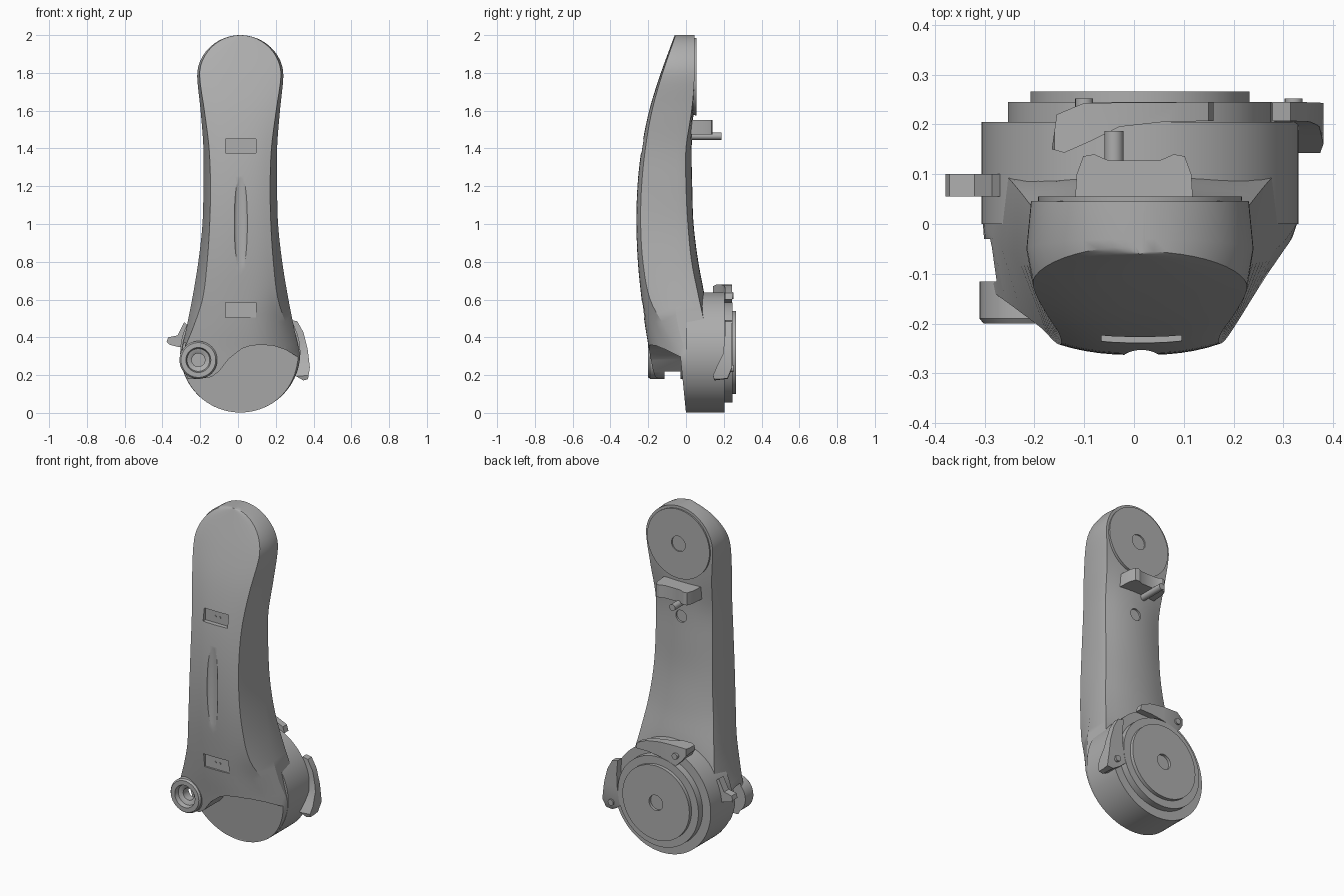
import bpy, bmesh
from math import sin, cos, pi, sqrt, radians
from mathutils import Matrix, Vector

if "Cube" in bpy.data.objects:
    bpy.data.objects.remove(bpy.data.objects["Cube"])

grey = bpy.data.materials.new("plain_grey")
grey.use_nodes = True
GREY = (0.42, 0.42, 0.42, 1)
grey.diffuse_color = GREY
grey.node_tree.nodes["Principled BSDF"].inputs["Base Color"].default_value = GREY

CX, HUB_Z, HUB_R = 0.012, 0.32, 0.318      # hub centre and radius
HEAD_Z, HEAD_R = 1.78, 0.22                # rounded upper end


def finish(name, bm):
    bmesh.ops.recalc_face_normals(bm, faces=bm.faces)
    mesh = bpy.data.meshes.new(name)
    bm.to_mesh(mesh)
    bm.free()
    mesh.materials.append(grey)
    obj = bpy.data.objects.new(name, mesh)
    bpy.context.collection.objects.link(obj)
    return obj


def prism(name, pts, lo, hi, plan=False):
    """Extrude an outline: x-z outline along y, or plan outline along z."""
    bm = bmesh.new()
    put = (lambda p, d: (p[0], p[1], d)) if plan else (lambda p, d: (p[0], d, p[1]))
    rings = [[bm.verts.new(put(p, d)) for p in pts] for d in (lo, hi)]
    for ring in rings:
        bm.faces.new(ring)
    for i in range(len(pts)):
        j = (i + 1) % len(pts)
        bm.faces.new((rings[0][i], rings[0][j], rings[1][j], rings[1][i]))
    return finish(name, bm)


def lathe(name, profile, x, z, sides=64, closed=False):
    """Spin (radius, y) points about a y axis through x, z."""
    bm = bmesh.new()
    vs = [bm.verts.new((r, y, 0)) for r, y in profile]
    edges = [bm.edges.new(e) for e in zip(vs, vs[1:])]
    if closed:
        edges.append(bm.edges.new((vs[-1], vs[0])))
    bmesh.ops.spin(bm, geom=vs + edges, cent=(0, 0, 0), axis=(0, 1, 0),
                   angle=2 * pi, steps=sides, use_duplicate=False)
    bmesh.ops.remove_doubles(bm, verts=bm.verts, dist=0.0001)
    bmesh.ops.translate(bm, verts=bm.verts, vec=(x, 0, z))
    return finish(name, bm)


def rod(name, r, y0, y1, x, z, sides=32):
    return lathe(name, [(0, y0), (r, y0), (r, y1), (0, y1)], x, z, sides)


def box(name, x0, x1, y0, y1, z0, z1):
    return prism(name, [(x0, z0), (x1, z0), (x1, z1), (x0, z1)], y0, y1)


def boolean(obj, tool, operation="DIFFERENCE"):
    tool.hide_render = True
    mod = obj.modifiers.new("cut", "BOOLEAN")
    mod.operation, mod.solver, mod.object = operation, "EXACT", tool
    bpy.context.view_layer.objects.active = obj
    bpy.ops.object.modifier_apply(modifier=mod.name)
    bpy.data.objects.remove(tool)


# Section controls at shared heights
KNOTS = (0, .3, .45, .6, .8, 1, 1.2, 1.4, 1.6, 1.78, 2)
SIDE_W = (.315, .315, .285, .255, .222, .2, .195, .195, .21, .228, .228)
FACE_W = (.31, .305, .25, .2, .175, .162, .158, .165, .19, .215, .215)
FRONT = (-.15, -.19, -.215, -.235, -.255, -.263, -.257, -.235, -.195, -.14, -.06)
EDGE = (-.03, -.03, -.11, -.19, -.228, -.24, -.235, -.215, -.18, -.13, -.055)
WIDEST = (0, 0, -.04, -.06, -.06, -.05, -.05, -.05, -.05, -.05, -.03)
BACK_EDGE = (.1, .1, .1, .07, .03, .01, 0, 0, .03, .045, .045)
BACK = (.1, .1, .1, .1, .065, .04, .033, .03, .04, .045, .045)


def sample(vals, z):
    """Smooth curve through the control values."""
    n = len(KNOTS)
    i = max(k for k in range(n - 1) if KNOTS[k] <= z or k == 0)

    def slope(k):
        a, b = max(k - 1, 0), min(k + 1, n - 1)
        return (vals[b] - vals[a]) / (KNOTS[b] - KNOTS[a])
    h = KNOTS[i + 1] - KNOTS[i]
    t = (z - KNOTS[i]) / h
    return ((1 + 2 * t) * (1 - t) ** 2 * vals[i] + t * (1 - t) ** 2 * h * slope(i)
            + t * t * (3 - 2 * t) * vals[i + 1] + t * t * (t - 1) * h * slope(i + 1))


def section(z):
    w, f = sample(SIDE_W, z), sample(FACE_W, z)
    if z < HUB_Z:
        w = min(w, sqrt(HUB_R ** 2 - (HUB_Z - z) ** 2))
    if z > HEAD_Z:
        k = sqrt(max(1 - ((z - HEAD_Z) / HEAD_R) ** 2, .002))
        w, f = w * k, f * k
    f = min(f, w * .97)
    front, right = sample(FRONT, z), sample(EDGE, z)
    left = .3 * right + .7 * (front + .02)
    mid, back_edge, back = (sample(v, z) for v in (WIDEST, BACK_EDGE, BACK))
    pts = []
    for i in range(-6, 7):                       # crowned front face
        t = i / 6
        edge = right if t > 0 else left
        pts.append((CX + f * t, front + (edge - front) * abs(t) ** 2.5, z))
    pts.append((CX + w, mid, z))
    for i in range(4, -5, -1):                   # crowned back face
        t = i / 4
        pts.append((CX + w * .96 * t, back + (back_edge - back) * t * t, z))
    pts.append((CX - w, mid, z))
    return pts


# Arm body, lofted from bottom to top
steps = 12
heights = [HUB_Z - .308 * cos(pi / 2 * i / steps) for i in range(steps)]
heights += [HUB_Z + (HEAD_Z - HUB_Z) * i / 36 for i in range(36)]
heights += [HEAD_Z + HEAD_R * sin(pi / 2 * i / steps) for i in range(steps + 1)]
bm = bmesh.new()
rows = [[bm.verts.new(p) for p in section(z)] for z in heights]
for a, b in zip(rows, rows[1:]):
    for i in range(len(a)):
        j = (i + 1) % len(a)
        bm.faces.new((a[i], a[j], b[j], b[i]))
bm.faces.new(rows[0])
bm.faces.new(rows[-1])
arm = finish("arm_body", bm)

# Arched opening in front of the hub, with a sloping rear wall
arch = prism("arch_cutter", [
    (.45, .28), (.31, .3), (.25, .335), (.19, .355), (.13, .36), (.07, .357),
    (.02, .34), (-.05, .285), (-.1, .22), (-.14, .19), (-.21, .18), (-.45, .18),
    (-.45, -.1), (.45, -.1)], -.5, 0)
for v in arch.data.vertices:
    if v.co.y > -.1:
        v.co.y = -.1 * v.co.z
boolean(arm, arch)
boolean(arm, box("gap_cutter", -.45, -.1, -.115, -.03, .05, .37))
boolean(arm, rod("boss_cutter", .09, -.5, -.06, -.21, .28))
boolean(arm, rod("rear_hole_cutter", .035, .018, .2, CX, 1.34))

# Recessed front plates and the long shallow groove
for low, high, floor in ((.505, .585, -.212), (1.375, 1.45, -.212)):
    boolean(arm, box("slot_cutter", -.065, .095, -.5, floor, low, high))
    for x in (0, .03):
        rod("slot_screw", .006, floor - .004, floor + .01, x, (low + high) / 2, 12)
bm = bmesh.new()
bmesh.ops.create_uvsphere(bm, u_segments=32, v_segments=24, radius=1,
                          matrix=Matrix.Translation((.015, -.265, 1.0)) @ Matrix.Diagonal((.035, .018, .34, 1)))
boolean(arm, finish("groove_cutter", bm))

# Pivot boss
lathe("pivot_boss", [(.035, -.115), (.1, -.115), (.1, -.19), (.092, -.2), (.066, -.2),
                     (.06, -.175), (.042, -.17), (.035, -.165)], -.21, .28, 48, True)

# Stepped hub and round head pad, each with a centre recess
lathe("hub", [(0, 0), (HUB_R, 0), (HUB_R, .205), (.265, .205), (.265, .245), (.22, .245),
              (.22, .266), (.045, .266), (.045, .25), (0, .25)], CX, HUB_Z, 96)
lathe("head_pad", [(0, 0), (.2, 0), (.205, .055), (.045, .055), (.045, .047), (0, .047)], CX, HEAD_Z)

# Saddle and pin on the back
half = [(.12, .02), (.115, .1), (.102, .136), (.08, .14), (.05, .127)]
prism("saddle", half + [(-x, y) for x, y in reversed(half)], 1.475, 1.55, True)
rod("saddle_pin", .019, 0, .187, -.04, 1.465)


# Curved clips around the hub rim
def clip(name, matrix, flip):
    part = prism(name, [(-.165, .15), (-.155, .22), (-.1, .243), (.16, .245), (.16, .207),
                        (.06, .205), (-.03, .195), (-.09, .165), (-.14, .143)], .5, .75, True)
    outline = [(.16, .6), (.15, .635), (.09, .662), (0, .677), (-.1, .68), (-.16, .665),
               (-.165, .64), (-.13, .59), (-.1, .56), (0, .59), (.08, .6)]
    boolean(part, prism("clip_outline", outline, 0, .4), "INTERSECT")
    part.data.transform(matrix)
    if flip:
        part.data.flip_normals()
    at = matrix @ Vector((-.1, 0, .62))
    rod(name + "_pin", .018, .2, .252, at.x, at.z, 20)


hub = Matrix.Translation((CX, 0, HUB_Z))
turn = hub @ Matrix.Rotation(radians(85), 4, "Y") @ Matrix.Diagonal((-1, 1, 1, 1)) @ hub.inverted()
clip("top_clip", Matrix.Identity(4), False)
clip("left_clip", turn, True)

# Small side tab
prism("right_tab", [(-.378, .375), (-.37, .4), (-.32, .41), (-.285, .48),
                    (-.26, .46), (-.26, .34), (-.32, .35), (-.36, .36)], .055, .1)

# Smooth shading with sharp edges kept
for obj in bpy.context.collection.objects:
    if obj.type == "MESH" and grey.name in obj.data.materials:
        bpy.ops.object.select_all(action="DESELECT")
        obj.select_set(True)
        bpy.context.view_layer.objects.active = obj
        bpy.ops.object.shade_smooth_by_angle(angle=radians(28))
